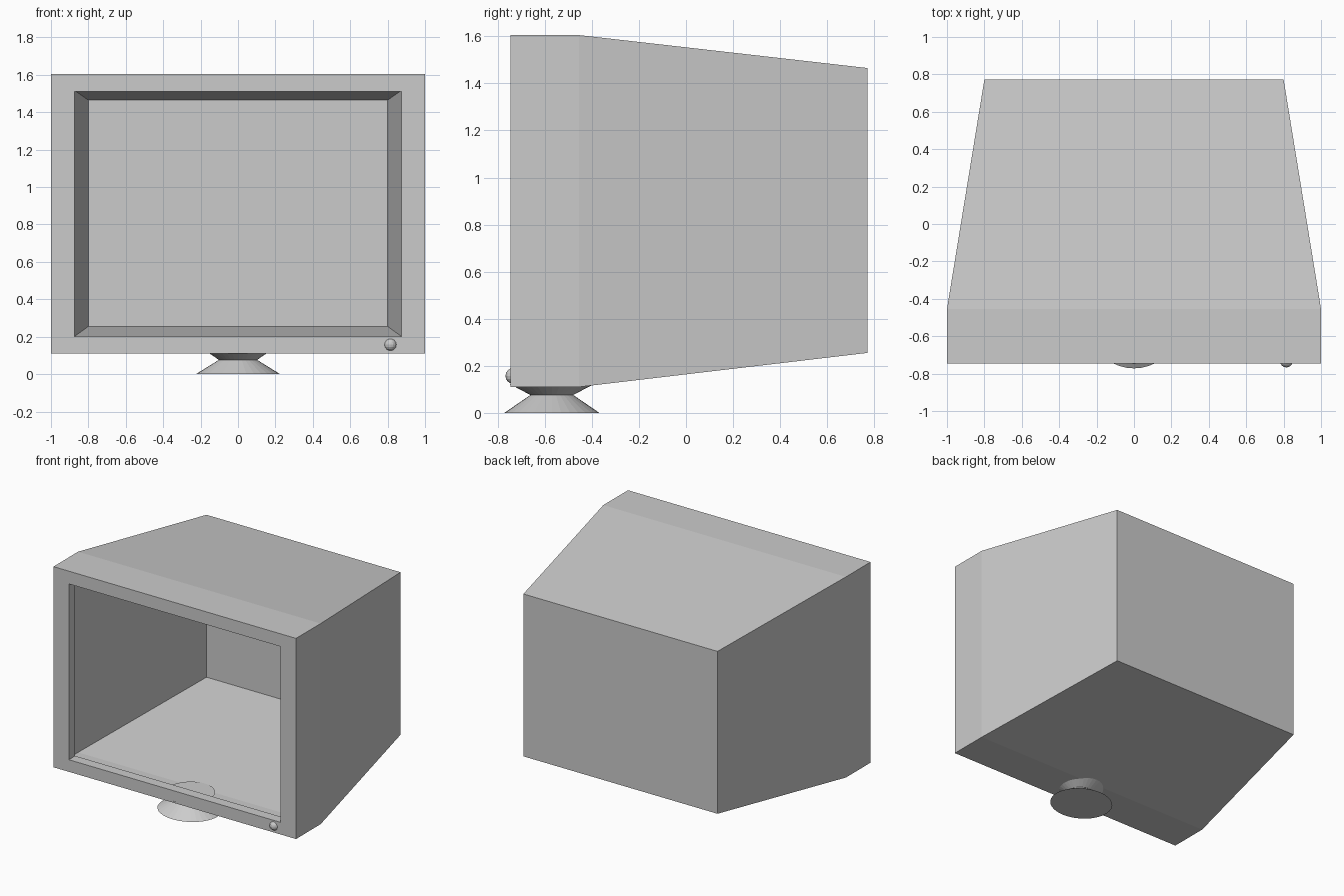
import bpy
import bmesh
import math
from mathutils import Matrix

cube = bpy.data.objects.get("Cube")
if cube:
    bpy.data.objects.remove(cube, do_unlink=True)

grey = bpy.data.materials.new("plain grey")
grey.use_nodes = True
colour = (0.6, 0.6, 0.6, 1)
grey.diffuse_color = colour
grey.node_tree.nodes["Principled BSDF"].inputs["Base Color"].default_value = colour


def finish(bm, name):
    mesh = bpy.data.meshes.new(name)
    bm.to_mesh(mesh)
    bm.free()
    mesh.materials.append(grey)
    obj = bpy.data.objects.new(name, mesh)
    bpy.context.collection.objects.link(obj)
    return obj


def loft(bm, rings):
    """Bridge successive vertex rings with quads."""
    for a, b in zip(rings, rings[1:]):
        n = len(a)
        for i in range(n):
            j = (i + 1) % n
            bm.faces.new((a[i], a[j], b[j], b[i]))


def rectangle(bm, half_width, y, low, high):
    corners = ((-half_width, low), (half_width, low), (half_width, high), (-half_width, high))
    return [bm.verts.new((x, y, z)) for x, z in corners]


# Hollow casing: screen lip, front frame, straight sides, tapered back
FRONT = -0.745
bm = bmesh.new()
rings = [rectangle(bm, *r) for r in (
    (0.873, FRONT + 0.075, 0.20, 1.51),
    (0.873, FRONT, 0.20, 1.51),
    (1.0, FRONT, 0.11, 1.605),
    (1.0, -0.455, 0.11, 1.605),
    (0.80, 0.772, 0.255, 1.465),
)]
loft(bm, rings)
bm.faces.new(rings[-1][::-1])
finish(bm, "casing")

# Waisted oval stand that reaches just through the casing floor
bm = bmesh.new()
SIDES = 32
rings = []
for rx, ry, z in ((0.225, 0.202, 0), (0.102, 0.091, 0.076), (0.17, 0.178, 0.122)):
    rings.append([bm.verts.new((rx * math.cos(a), -0.57 + ry * math.sin(a), z))
                  for a in (math.tau * i / SIDES for i in range(SIDES))])
loft(bm, rings)
bm.faces.new(rings[0][::-1])
bm.faces.new(rings[-1])
finish(bm, "stand")

# Round power button on the lower frame
bm = bmesh.new()
bmesh.ops.create_uvsphere(bm, u_segments=16, v_segments=8, radius=0.034,
                          matrix=Matrix.Translation((0.815, -0.733, 0.157)))
finish(bm, "power_button")
